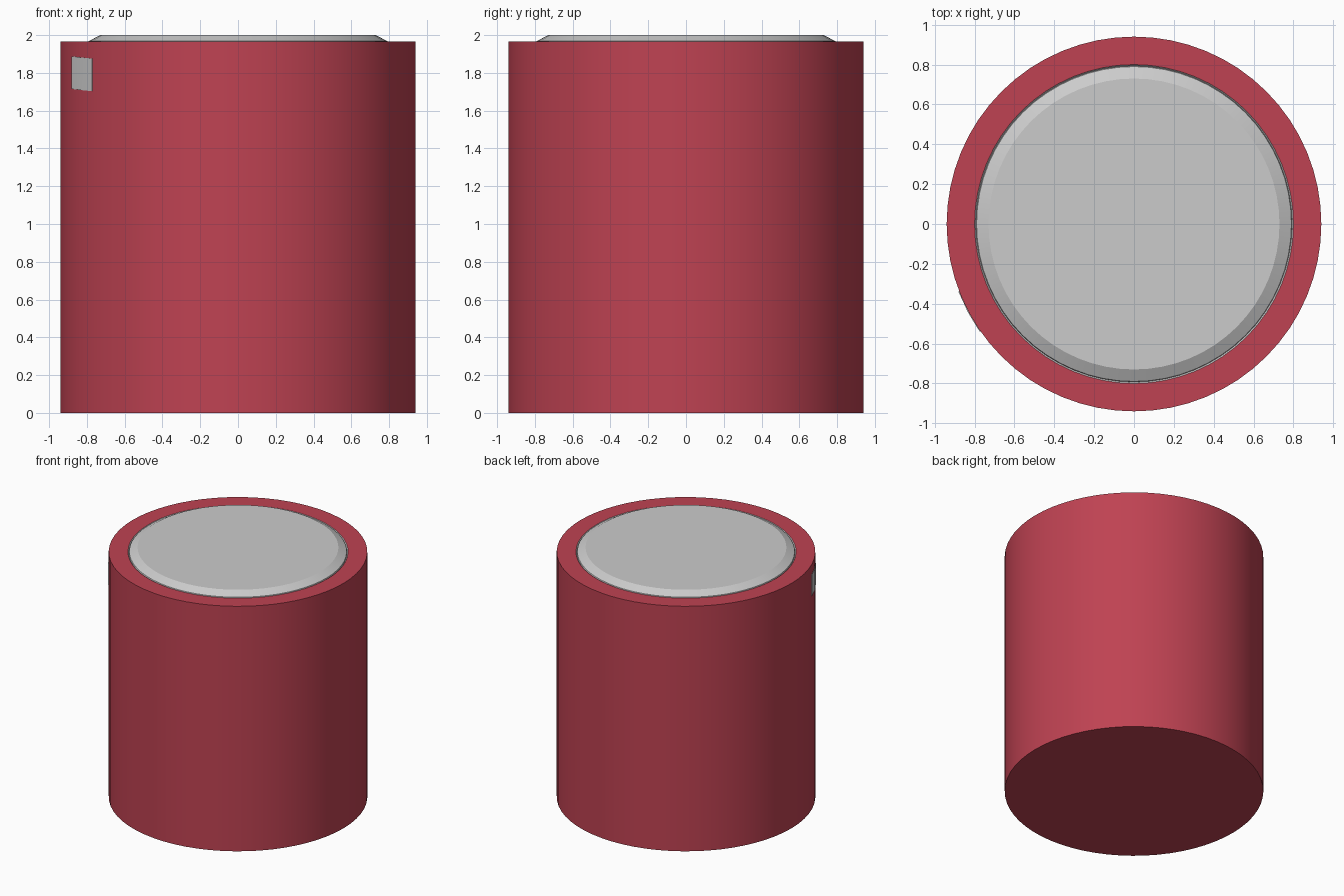
import bpy, bmesh
from math import sin, cos, pi, radians

if "Cube" in bpy.data.objects:
    bpy.data.objects.remove(bpy.data.objects["Cube"])

SEG = 64


def finish(name, bm, colour=None):
    """Turn a bmesh into a named, smooth-by-angle object."""
    bmesh.ops.recalc_face_normals(bm, faces=bm.faces)
    mesh = bpy.data.meshes.new(name)
    bm.to_mesh(mesh)
    bm.free()
    obj = bpy.data.objects.new(name, mesh)
    bpy.context.collection.objects.link(obj)
    if colour:
        mat = bpy.data.materials.new(name + "_colour")
        mat.diffuse_color = colour
        mat.use_nodes = True
        mat.node_tree.nodes["Principled BSDF"].inputs["Base Color"].default_value = mat.diffuse_color
        mesh.materials.append(mat)
    bpy.ops.object.select_all(action='DESELECT')
    obj.select_set(True)
    bpy.context.view_layer.objects.active = obj
    bpy.ops.object.shade_smooth_by_angle(angle=radians(20))
    return obj


def lathe(name, profile, colour=None):
    """Revolve (radius, z) points about z and cap both ends."""
    bm = bmesh.new()
    rings = [[bm.verts.new((r * cos(2 * pi * i / SEG), r * sin(2 * pi * i / SEG), z))
              for i in range(SEG)] for r, z in profile]
    for a, b in zip(rings, rings[1:]):
        for i in range(SEG):
            j = (i + 1) % SEG
            bm.faces.new((a[i], a[j], b[j], b[i]))
    bm.faces.new(rings[0])
    bm.faces.new(rings[-1])
    return finish(name, bm, colour)


# Red body with a shallow recess for the lid
lathe("body", [(0.94, 0), (0.94, 1.965), (0.80, 1.965), (0.80, 1.94)],
      (0.52, 0.055, 0.085, 1))

# Grey lid: thin groove at the rim, then a chamfer up to the flat top
lathe("lid", [(0.80, 1.942), (0.80, 1.966), (0.793, 1.958), (0.79, 1.968), (0.73, 2.0)])

# Small grey tab lying on the left front of the body, slightly skewed
bm = bmesh.new()
layers = []
for r in (0.92, 0.944):
    layers.append([[bm.verts.new((r * cos(a), r * sin(a), z - 0.012 * t)) for z in (1.715, 1.888)]
                   for t in (0, 0.5, 1) for a in [radians(201 + 14 * t)]])
inner, outer = layers
for cols in layers:
    for p, q in zip(cols, cols[1:]):
        bm.faces.new((p[0], q[0], q[1], p[1]))
for k in range(2):
    for e in (0, 1):
        bm.faces.new((inner[k][e], inner[k + 1][e], outer[k + 1][e], outer[k][e]))
for k in (0, 2):
    bm.faces.new((inner[k][0], inner[k][1], outer[k][1], outer[k][0]))
finish("side_tab", bm)
